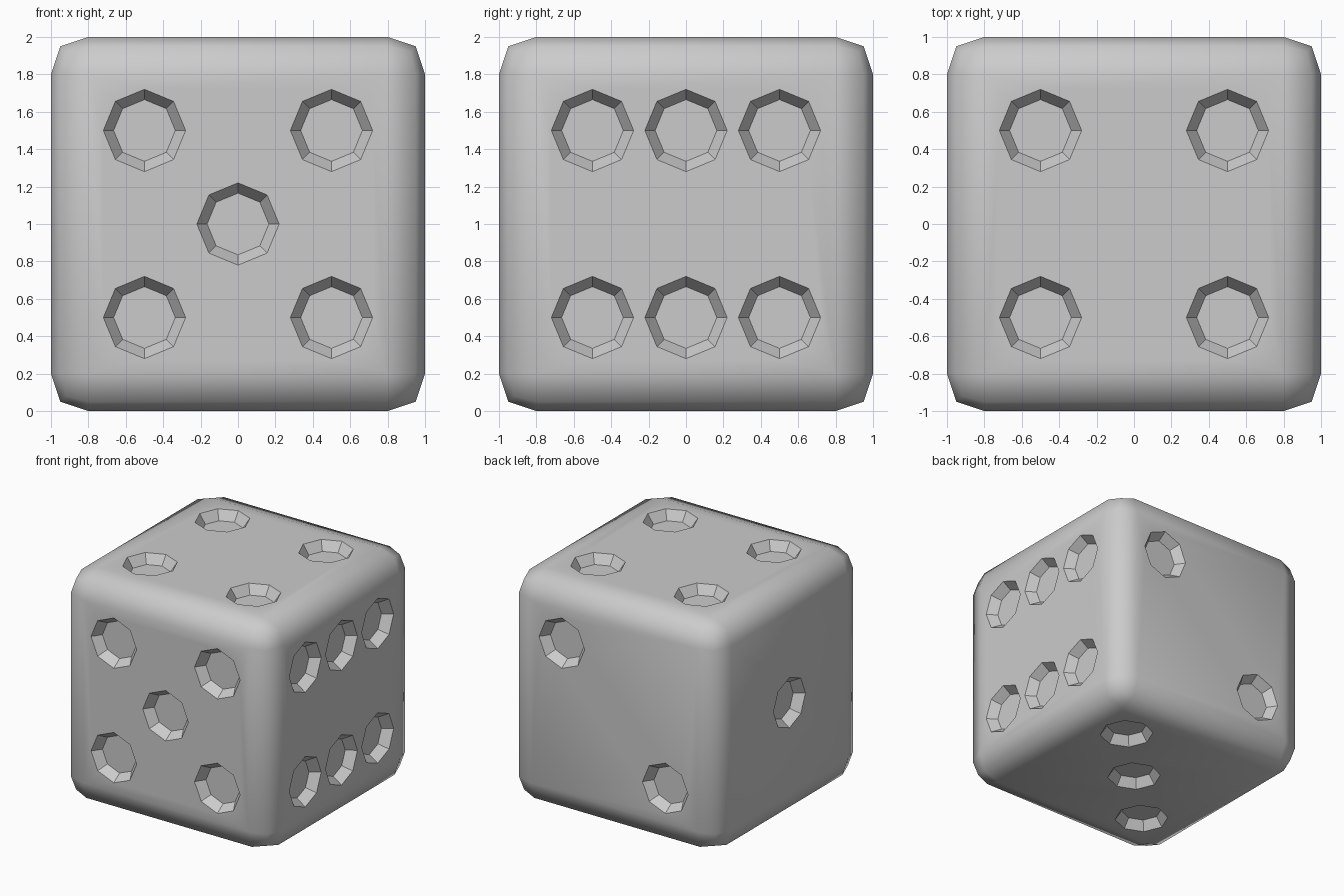
import bpy, bmesh
from mathutils import Matrix, Vector

if "Cube" in bpy.data.objects:
    bpy.data.objects.remove(bpy.data.objects["Cube"])

BEVEL, DEPTH, RIM, FLOOR = 0.2, 0.08, 0.22, 0.165


def make_object(name, bm):
    mesh = bpy.data.meshes.new(name)
    bm.to_mesh(mesh)
    bm.free()
    ob = bpy.data.objects.new(name, mesh)
    bpy.context.collection.objects.link(ob)
    return ob


# Rounded cube body, modelled around the origin
bm = bmesh.new()
bmesh.ops.create_cube(bm, size=2)
bmesh.ops.bevel(bm, geom=bm.edges[:], offset=BEVEL, offset_type='OFFSET',
                segments=2, profile=0.5625, affect='EDGES')
for v in bm.verts:
    if min(abs(c) for c in v.co) > 0.81:
        v.co = Vector([0.92 if c > 0 else -0.92 for c in v.co])
die = make_object("die_body", bm)

# Pip positions on each face
h = 0.5
corners = [(x, y) for x in (-h, h) for y in (-h, h)]
faces = {
    (0, -1, 0): [(x, -1, z) for x, z in corners + [(0, 0)]],
    (1, 0, 0): [(1, y, z) for y in (-h, 0, h) for z in (-h, h)],
    (0, 0, 1): [(x, y, 1) for x, y in corners],
    (0, 1, 0): [(h, 1, h), (-h, 1, -h)],
    (-1, 0, 0): [(-1, 0, 0)],
    (0, 0, -1): [(t, t, -1) for t in (-h, 0, h)],
}

# Tapered eight-sided cutters, reaching a little above the surface
above = 0.04
slope = (RIM - FLOOR) / DEPTH
bm = bmesh.new()
for normal, spots in faces.items():
    n = Vector(normal)
    rot = Vector((0, 0, 1)).rotation_difference(n).to_matrix().to_4x4()
    for p in spots:
        centre = Vector(p) + n * (above - DEPTH) / 2
        bmesh.ops.create_cone(bm, cap_ends=True, segments=8, radius1=FLOOR,
                              radius2=RIM + slope * above, depth=DEPTH + above,
                              matrix=Matrix.Translation(centre) @ rot)
cutter = make_object("pip_cutter", bm)
cutter.hide_render = True

# Carve the pips
mod = die.modifiers.new("pips", 'BOOLEAN')
mod.operation = 'DIFFERENCE'
mod.solver = 'EXACT'
mod.object = cutter
bpy.context.view_layer.objects.active = die
die.select_set(True)
bpy.ops.object.modifier_apply(modifier=mod.name)
bpy.data.objects.remove(cutter, do_unlink=True)

# Smooth body, flat-faced pips
spots = [Vector(p) for ps in faces.values() for p in ps]
for f in die.data.polygons:
    inside = any(all((die.data.vertices[i].co - p).length < RIM + 0.01
                     for i in f.vertices) for p in spots)
    f.use_smooth = not inside

# Stand on the ground
die.data.transform(Matrix.Translation((0, 0, 1)))
